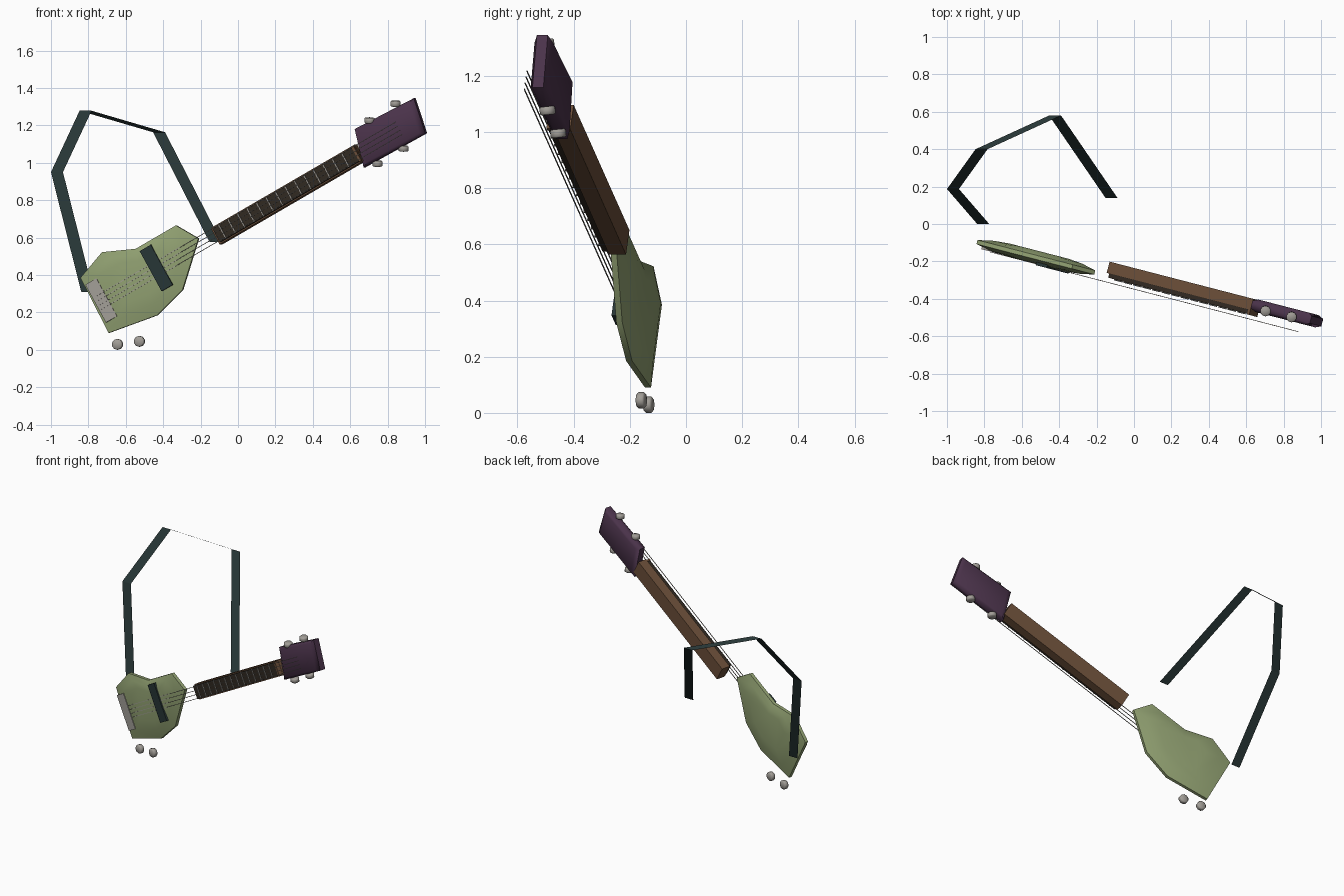
import bpy, bmesh, math
from mathutils import Matrix, Vector

cube = bpy.data.objects.get("Cube")
if cube:
    bpy.data.objects.remove(cube, do_unlink=True)


def material(name, r, g, b):
    m = bpy.data.materials.new(name)
    m.diffuse_color = (r, g, b, 1)
    m.use_nodes = True
    node = next(n for n in m.node_tree.nodes if n.type == 'BSDF_PRINCIPLED')
    node.inputs["Base Color"].default_value = (r, g, b, 1)
    node.inputs["Roughness"].default_value = 0.7
    return m


GREEN = material("olive_green", 0.28, 0.35, 0.165)
BROWN = material("wood_brown", 0.145, 0.076, 0.04)
EBONY = material("dark_wood", 0.03, 0.022, 0.015)
PURPLE = material("dark_purple", 0.07, 0.033, 0.07)
SLATE = material("dark_slate", 0.02, 0.036, 0.036)
METAL = material("grey_metal", 0.36, 0.34, 0.31)

# Instrument frame: u along the neck, w across it, n out of the front
TURN, TILT = math.radians(-14.5), math.radians(29.35)
FRAME = (Matrix.Translation((-0.126, -0.282, 0.607))
         @ Matrix.Rotation(TURN, 4, 'Z')
         @ Matrix.Rotation(math.pi / 2, 4, 'X')
         @ Matrix.Rotation(TILT, 4, 'Z'))
INVERSE = FRAME.inverted()


def finish(name, bm, mat, smooth=None, frame=None):
    if frame:
        bmesh.ops.transform(bm, matrix=frame, verts=bm.verts)
    bmesh.ops.recalc_face_normals(bm, faces=bm.faces)
    mesh = bpy.data.meshes.new(name)
    bm.to_mesh(mesh)
    bm.free()
    mesh.materials.append(mat)
    ob = bpy.data.objects.new(name, mesh)
    bpy.context.collection.objects.link(ob)
    if smooth:
        bpy.ops.object.select_all(action='DESELECT')
        ob.select_set(True)
        bpy.context.view_layer.objects.active = ob
        bpy.ops.object.shade_smooth_by_angle(angle=math.radians(smooth))
    return ob


def bar(name, a, b, d, mat):
    """Box given by its ranges along, across and out of the instrument."""
    bm = bmesh.new()
    bmesh.ops.create_cube(bm, size=1)
    for v in bm.verts:
        v.co = [lo + (hi - lo) * (t + 0.5) for t, (lo, hi) in zip(v.co, (a, b, d))]
    return finish(name, bm, mat, frame=FRAME)


def slab(name, outline, rings, mat):
    """Loft a front outline through (scale, depth) rings."""
    pts = [INVERSE @ Vector((x, -0.315 - 0.2586 * x, z)) for x, z in outline]
    mid = sum(pts, Vector()) / len(pts)
    bm = bmesh.new()
    loops = []
    for scale, depth in rings:
        loop = []
        for p in pts:
            q = mid + (p - mid) * scale
            loop.append(bm.verts.new((q.x, q.y, depth)))
        loops.append(loop)
    for lo, hi in zip(loops, loops[1:]):
        for i in range(len(pts)):
            j = (i + 1) % len(pts)
            bm.faces.new((lo[i], lo[j], hi[j], hi[i]))
    bm.faces.new(loops[0])
    bm.faces.new(loops[-1])
    return finish(name, bm, mat, 50, FRAME)


def knob(name, centre, radius, height, rotation, mat):
    bm = bmesh.new()
    bmesh.ops.create_cone(bm, cap_ends=True, segments=10, radius1=radius,
                          radius2=radius, depth=height)
    rims = [e for e in bm.edges if abs(e.verts[0].co.z - e.verts[1].co.z) < 1e-5]
    bmesh.ops.bevel(bm, geom=rims, offset=0.005, segments=1, affect='EDGES')
    return finish(name, bm, mat, 50, Matrix.Translation(centre) @ rotation)


# Faceted body, domed on both sides
slab("body",
     [(-0.84, 0.385), (-0.725, 0.522), (-0.545, 0.54), (-0.33, 0.665),
      (-0.21, 0.595), (-0.295, 0.32), (-0.43, 0.185), (-0.69, 0.09)],
     [(0.5, -0.037), (0.75, -0.03), (1, -0.012), (1, 0.01), (0.75, 0.026), (0.5, 0.032)],
     GREEN)

# Bridge and pickup across the body
bar("bridge", (-0.742, -0.672), (-0.112, 0.12), (-0.005, 0.03), METAL)
bar("pickup", (-0.39, -0.32), (-0.118, 0.128), (0.0, 0.04), SLATE)

# Neck, fingerboard, nut and frets
bar("neck", (0, 0.91), (-0.05, 0.05), (-0.077, -0.015), BROWN)
bar("fingerboard", (0.012, 0.895), (-0.043, 0.043), (-0.016, 0.008), EBONY)
bar("nut", (0.895, 0.908), (-0.046, 0.046), (-0.016, 0.012), BROWN)
for i in range(14):
    a = 0.05 + i * 0.06
    bar(f"fret_{i + 1}", (a, a + 0.006), (-0.042, 0.042), (0.007, 0.014), METAL)

# Headstock
slab("headstock", [(0.617, 1.18), (0.933, 1.345), (0.995, 1.158), (0.665, 0.975)],
     [(0.85, -0.08), (1, -0.066), (1, -0.026), (0.85, -0.012)], PURPLE)

# Strings
for i in range(4):
    b = (i - 1.5) * 0.025
    bar(f"string_{i + 1}", (-0.73, 1.18), (b - 0.0017, b + 0.0017),
        (0.031, 0.0345), METAL)

# Tuning pegs stand upright beside the headstock
peg_turn = Matrix.Rotation(math.radians(6), 4, 'X')
for i, (x, y, z) in enumerate([(0.703, -0.465, 1.226), (0.842, -0.497, 1.316),
                               (0.885, -0.493, 1.076), (0.746, -0.455, 0.995)]):
    knob(f"tuning_peg_{i + 1}", (x, y, z), 0.028, 0.03, peg_turn, METAL)

# Control knobs face the front below the body
face_front = Matrix.Rotation(TURN, 4, 'Z') @ Matrix.Rotation(math.pi / 2, 4, 'X')
for i, (x, y, z) in enumerate([(-0.644, -0.133, 0.029), (-0.527, -0.159, 0.045)]):
    knob(f"control_knob_{i + 1}", (x, y, z), 0.029, 0.03, face_front, METAL)

# Strap: a flat ribbon whose width runs along x
bm = bmesh.new()
path = [(-0.806, 0.0, 0.31), (-0.968, 0.187, 0.95), (-0.815, 0.4, 1.278),
        (-0.422, 0.58, 1.163), (-0.12, 0.139, 0.575)]
pairs = [[bm.verts.new((x + s, y, z)) for s in (-0.032, 0.032)] for x, y, z in path]
for p, q in zip(pairs, pairs[1:]):
    bm.faces.new((p[0], p[1], q[1], q[0]))
finish("strap", bm, SLATE)
